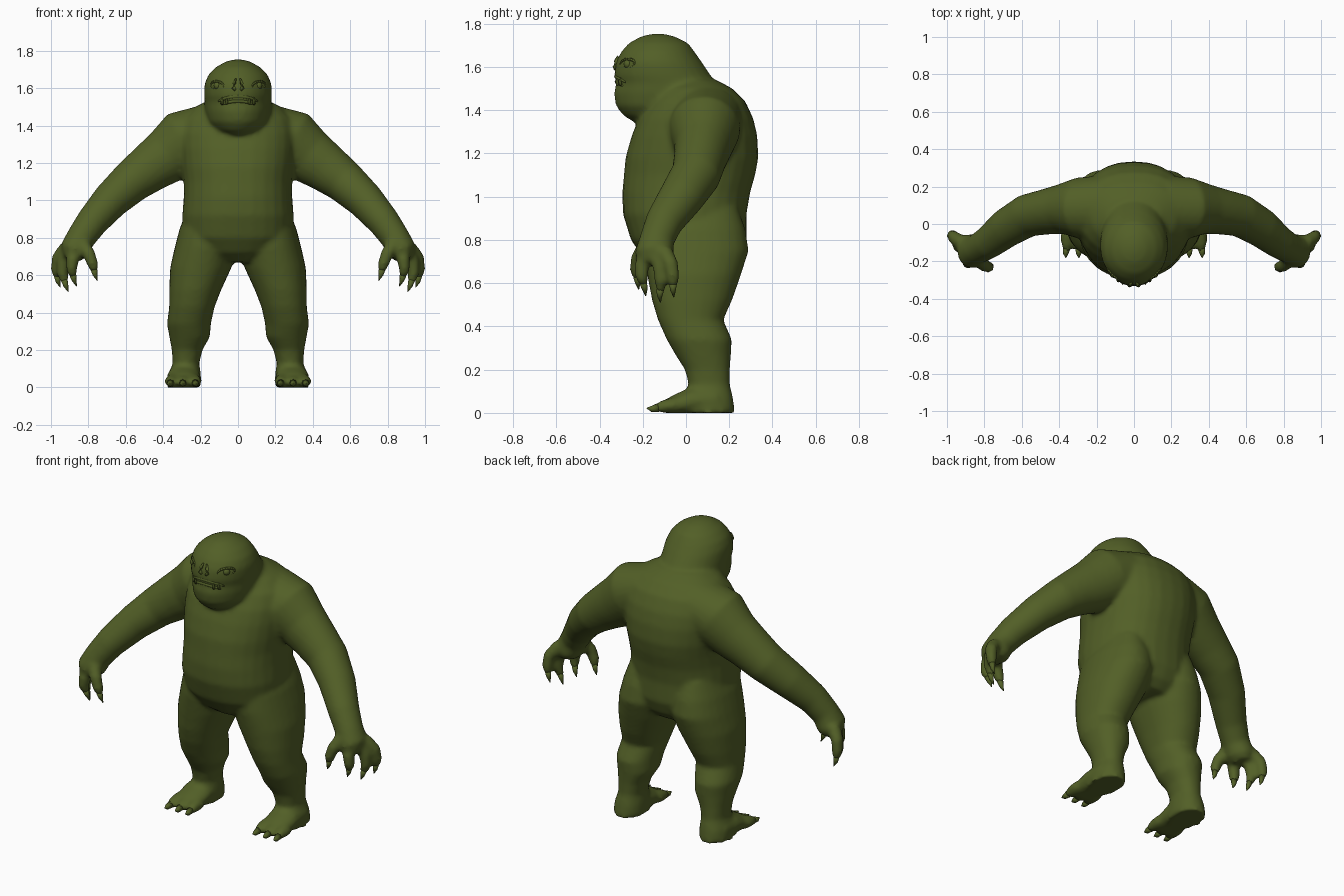
import bpy, bmesh, math
from mathutils import Vector

cube = bpy.data.objects.get("Cube")
if cube:
    bpy.data.objects.remove(cube)

# Single skin colour
skin = bpy.data.materials.new("olive green skin")
skin.use_nodes = True
GREEN = (0.085, 0.115, 0.02, 1)
skin.diffuse_color = GREEN
skin.node_tree.nodes["Principled BSDF"].inputs["Base Color"].default_value = GREEN
skin.node_tree.nodes["Principled BSDF"].inputs["Roughness"].default_value = 0.8


def spow(v, p):
    return math.copysign(abs(v) ** p, v)


def skin_rings(bm, rings):
    """Bridge a list of rings of points and cap both ends."""
    loops = [[bm.verts.new(p) for p in ring] for ring in rings]
    n = len(loops[0])
    for a, b in zip(loops, loops[1:]):
        for i in range(n):
            bm.faces.new((a[i], a[(i + 1) % n], b[(i + 1) % n], b[i]))
    bm.faces.new(loops[0])
    bm.faces.new(loops[-1])


def stack(bm, levels, side=1, n=28, power=0.92):
    """Horizontal oval slices given as z, x0, x1, y0, y1."""
    rings = []
    for z, x0, x1, y0, y1 in levels:
        ring = []
        for i in range(n):
            t = math.tau * i / n
            x = (x0 + x1) / 2 + (x1 - x0) / 2 * spow(math.cos(t), power)
            y = (y0 + y1) / 2 + (y1 - y0) / 2 * spow(math.sin(t), power)
            ring.append((side * x, y, z))
        rings.append(ring)
    skin_rings(bm, rings)


def limb(bm, path, side=1, ref=(0, 1, 0), n=16):
    """Oval tube along points x, y, z, radius along ref, radius across."""
    pts = [Vector(p[:3]) for p in path]
    rings = []
    for i, p in enumerate(path):
        tan = (pts[min(i + 1, len(pts) - 1)] - pts[max(i - 1, 0)]).normalized()
        u = Vector(ref)
        u = (u - tan * u.dot(tan)).normalized()
        v = tan.cross(u)
        ring = []
        for k in range(n):
            t = math.tau * k / n
            q = pts[i] + u * p[3] * math.cos(t) + v * p[4] * math.sin(t)
            ring.append((side * q.x, q.y, max(q.z, 0)))
        rings.append(ring)
    skin_rings(bm, rings)


def finish(name, bm):
    bmesh.ops.recalc_face_normals(bm, faces=bm.faces)
    me = bpy.data.meshes.new(name)
    bm.to_mesh(me)
    bm.free()
    me.materials.append(skin)
    for f in me.polygons:
        f.use_smooth = True
    ob = bpy.data.objects.new(name, me)
    bpy.context.collection.objects.link(ob)
    return ob


body = bmesh.new()

# Torso with round belly and humped back
torso = [(.67, .14, -.13, .2), (.72, .23, -.2, .25), (.8, .295, -.255, .28),
         (.92, .298, -.292, .28), (1.02, .29, -.295, .297), (1.1, .29, -.287, .32),
         (1.18, .3, -.28, .335), (1.28, .31, -.252, .33), (1.36, .31, -.22, .312),
         (1.44, .29, -.17, .275), (1.5, .23, -.12, .215), (1.54, .15, -.08, .14)]
stack(body, [(z, -w, w, f, b) for z, w, f, b in torso], power=0.88)

# Head with heavy jaw, sloping back into the neck
head = [(1.35, .07, -.25, .0), (1.375, .125, -.29, .06), (1.42, .162, -.325, .12),
        (1.48, .177, -.334, .16), (1.525, .179, -.322, .14), (1.56, .182, -.333, .115),
        (1.62, .18, -.326, .075), (1.67, .16, -.3, .04), (1.71, .122, -.265, .01),
        (1.74, .07, -.21, -.05), (1.753, .025, -.16, -.1)]
stack(body, [(z, -w, w, f, b) for z, w, f, b in head], power=1)

# Leg slices, arm path and digits, described for the left side
leg = [(.95, .06, .27, -.12, .24), (.85, .02, .312, -.2, .275),
       (.75, .008, .338, -.2, .29), (.64, .035, .363, -.18, .255),
       (.52, .09, .368, -.157, .213), (.43, .125, .368, -.13, .172),
       (.34, .145, .38, -.09, .212), (.27, .15, .367, -.05, .208),
       (.2, .19, .354, -.005, .203), (.13, .207, .349, .012, .203),
       (.07, .198, .37, -.01, .218), (0, .197, .378, -.02, .226)]
arm = [(.14, .09, 1.37, .17, .15), (.29, .085, 1.31, .165, .175),
       (.38, .08, 1.235, .135, .15), (.47, .065, 1.175, .122, .132),
       (.57, .045, 1.1, .115, .115), (.68, -.02, 1.0, .105, .1),
       (.78, -.1, .885, .088, .086), (.84, -.135, .8, .08, .078),
       (.875, -.145, .735, .092, .078), (.89, -.145, .69, .07, .05)]
foot = [(.29, .14, .06, .085, .06), (.29, .03, .055, .09, .065),
        (.293, -.05, .035, .09, .048), (.295, -.1, .02, .08, .03)]
fingers = [
    [(.92, -.1, .74), (.965, -.07, .69), (.972, -.06, .63), (.965, -.06, .585)],
    [(.9, -.13, .73), (.935, -.12, .67), (.94, -.115, .61), (.925, -.12, .56)],
    [(.87, -.18, .74), (.885, -.205, .68), (.89, -.205, .63), (.88, -.195, .59)],
    [(.83, -.19, .76), (.795, -.225, .71), (.777, -.23, .66), (.768, -.225, .62)]]
toes = [[(x, -.05, .035), (x + d, -.1, .03), (x + 2 * d, -.14, .022)]
        for x, d in ((.235, -.004), (.295, .0), (.35, .006))]

for side in (1, -1):
    stack(body, leg, side)
    limb(body, arm, side, n=24)
    limb(body, foot, side, ref=(1, 0, 0), n=20)
    for f in fingers:
        limb(body, [(*p, r, r) for p, r in zip(f, (.042, .034, .031, .02))], side)
    for t in toes:
        limb(body, [(*p, r, r * .9) for p, r in zip(t, (.042, .036, .022))],
             side, ref=(1, 0, 0))

# Fuse the masses into one continuous skin
body = finish("body", body)
fuse = body.modifiers.new("fuse", 'REMESH')
fuse.mode = 'VOXEL'
fuse.voxel_size = 0.013
fuse.use_smooth_shade = True
soften = body.modifiers.new("soften", 'SMOOTH')
soften.factor = 0.5
soften.iterations = 7


def claws(name, digits, bend, radius, ref):
    """Pointed tips continuing each digit."""
    bm = bmesh.new()
    for side in (1, -1):
        for d in digits:
            a, b = Vector(d[-2]), Vector(d[-1])
            base = b.lerp(a, 0.25)
            mid = b + (b - a).normalized() * 0.02
            tip = mid + Vector(bend)
            limb(bm, [(*base, radius, radius), (*mid, radius * .7, radius * .7),
                      (*tip, .002, .002)], side, ref, n=8)
    return finish(name, bm)


claws("finger_claws", fingers, (-.012, .004, -.03), .018, (0, 1, 0))
claws("toe_claws", toes, (0, -.022, .004), .02, (1, 0, 0))


def face_y(x):
    return -.1 - .224 * math.sqrt(1 - (x / .182) ** 2)


def tube(bm, points, r):
    limb(bm, [(x, y, z, r * k, r * k) for x, y, z, k in points], ref=(.02, .1, 1), n=8)


# Frowning lips: upper ridge and shorter lower ridge
lips = bmesh.new()
for height, droop, reach, r in ((1.556, .026, .105, .011), (1.53, .018, .09, .009)):
    line = []
    for i in range(17):
        s = i / 8 - 1
        x = s * reach
        line.append((x, face_y(x) + .003, height - droop * s * s, 1 - .65 * s ** 4))
    tube(lips, line, r)
finish("lips", lips)

# Lower fangs
fangs = bmesh.new()
for x in (-.085, -.06, .06, .085):
    y = face_y(x) - .004
    limb(fangs, [(x, y, 1.515, .008, .008), (x, y - .004, 1.535, .006, .006),
                 (x, y, 1.552, .001, .001)], n=8)
finish("lower_fangs", fangs)

# Almond eyelids around bulging eyeballs
eyes, lids = bmesh.new(), bmesh.new()
for side in (1, -1):
    outline = []
    for i in range(21):
        t = math.tau * i / 20
        x = .108 + .034 * math.cos(t)
        z = 1.613 + .022 * math.sin(t) + .006 * math.cos(t)
        outline.append((side * x, face_y(x) + .004, z))
    for a, b in zip(outline, outline[1:]):
        limb(lids, [(*a, .007, .007), (*b, .007, .007)], ref=(.3, .8, .5), n=6)
    ball = bmesh.ops.create_uvsphere(eyes, u_segments=16, v_segments=10, radius=.022)
    bmesh.ops.translate(eyes, verts=ball["verts"],
                        vec=(side * .108, face_y(.108) + .014, 1.613))
finish("eyeballs", eyes)
finish("eyelids", lids)

# Flat nose with two nostril ridges and brow creases
nose = bmesh.new()
for side in (1, -1):
    tube(nose, [(side * .012, -.315, 1.65, .4), (side * .02, -.325, 1.625, .9),
                (side * .024, -.328, 1.6, 1.1), (side * .014, -.328, 1.588, .6)], .01)
finish("nose", nose)
